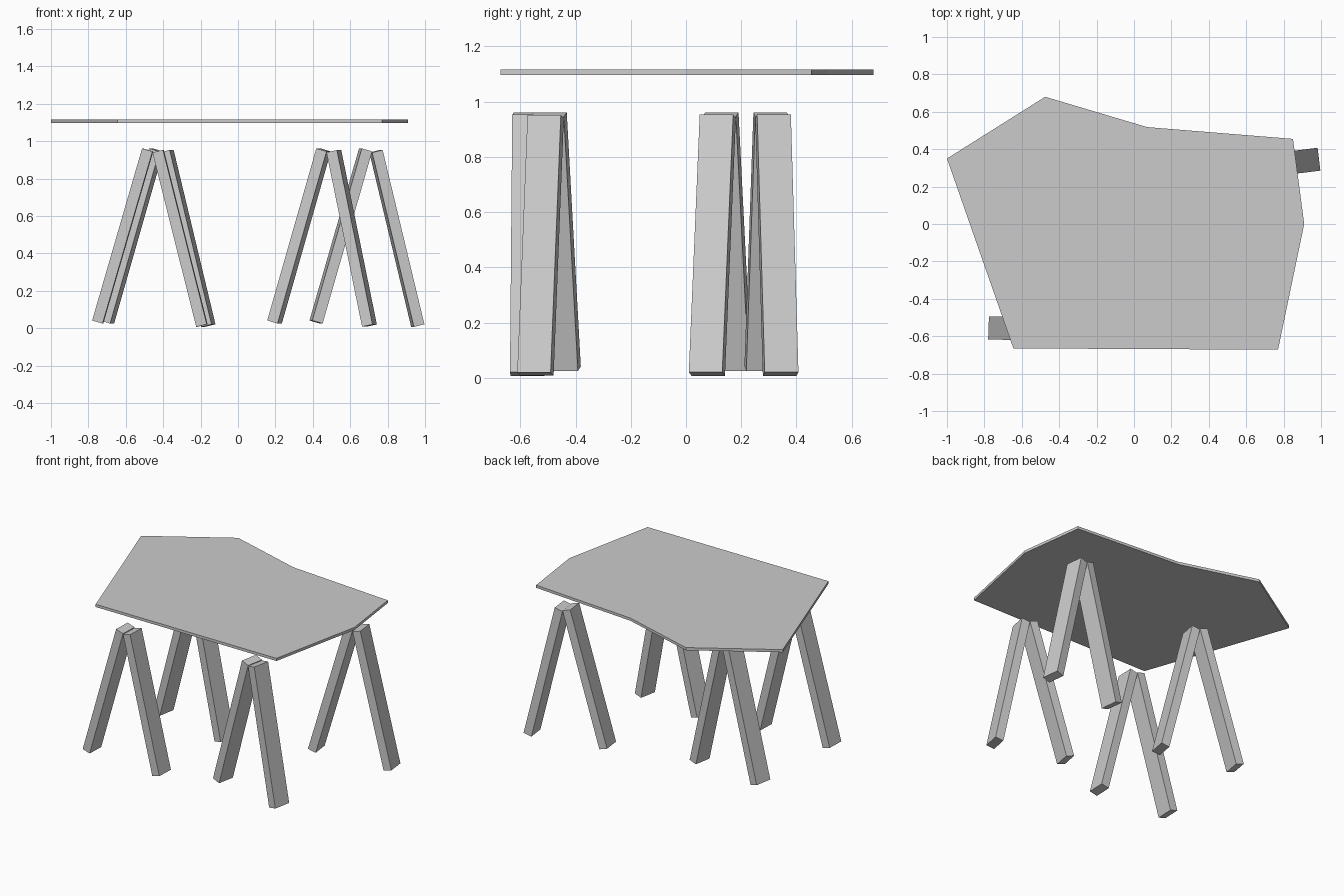
import bpy, bmesh
from math import radians
from mathutils import Vector, Matrix

if "Cube" in bpy.data.objects:
    bpy.data.objects.remove(bpy.data.objects["Cube"])


def make_object(name, bm):
    bmesh.ops.recalc_face_normals(bm, faces=bm.faces)
    mesh = bpy.data.meshes.new(name)
    bm.to_mesh(mesh)
    bm.free()
    obj = bpy.data.objects.new(name, mesh)
    bpy.context.collection.objects.link(obj)
    return obj


# Irregular flat tabletop
outline = [(-1.0, 0.35), (-0.475, 0.68), (0.07, 0.518), (0.85, 0.455),
           (0.91, 0.0), (0.77, -0.672), (-0.645, -0.665)]
bm = bmesh.new()
face = bm.faces.new([bm.verts.new((x, y, 1.097)) for x, y in outline])
new = bmesh.ops.extrude_face_region(bm, geom=[face])["geom"]
bmesh.ops.translate(bm, vec=(0, 0, 0.019),
                    verts=[v for v in new if isinstance(v, bmesh.types.BMVert)])
make_object("tabletop", bm)


def leg(name, top, foot, placement):
    """Square-ended plank running between two points in the frame's xz plane."""
    top, foot = Vector((top[0], 0, top[1])), Vector((foot[0], 0, foot[1]))
    up = (top - foot).normalized()
    side = Vector((0, 1, 0))
    basis = Matrix((side.cross(up), side, up)).transposed().to_4x4()
    size = Matrix.Diagonal((0.058, 0.123, (top - foot).length, 1))
    bm = bmesh.new()
    bmesh.ops.create_cube(bm, size=1, matrix=placement
                          @ Matrix.Translation((top + foot) / 2) @ basis @ size)
    make_object(name, bm)


# Four A-shaped trestles: name, x, y, yaw, spread of the right foot
trestles = [("front_left", -0.455, -0.566, -2, 0.262),
            ("back_left", -0.41, 0.12, -10, 0.255),
            ("front_right", 0.485, -0.503, -11, 0.222),
            ("back_right", 0.71, 0.312, 7, 0.253)]
for name, x, y, yaw, spread in trestles:
    place = Matrix.Translation((x, y, 0)) @ Matrix.Rotation(radians(yaw), 4, "Z")
    leg(name + "_outer_leg", (-0.028, 0.953), (-0.295, 0.033), place)
    leg(name + "_inner_leg", (0.028, 0.946), (spread, 0.014), place)
